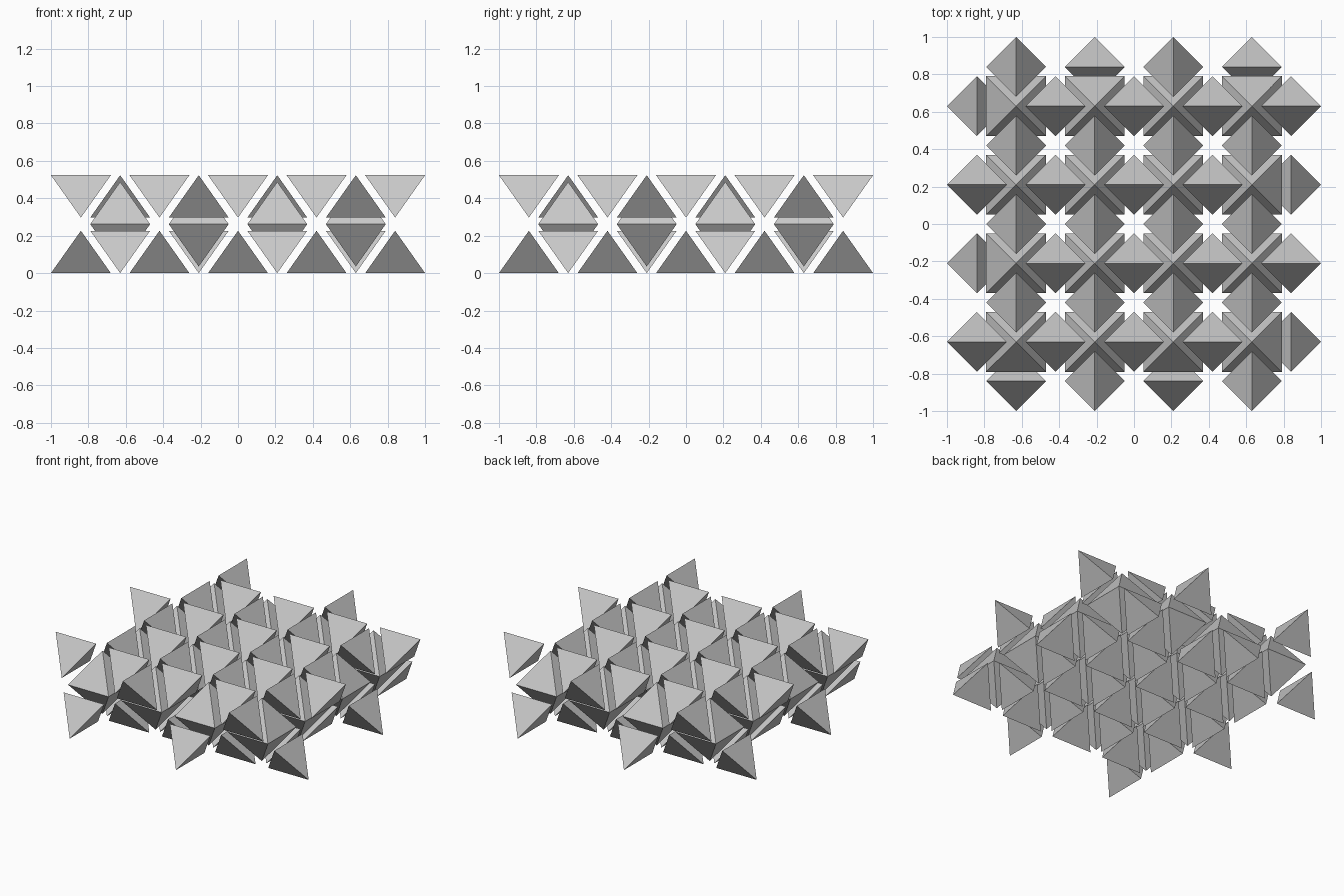
import bpy
import bmesh
from math import pi, sqrt

if "Cube" in bpy.data.objects:
    bpy.data.objects.remove(bpy.data.objects["Cube"], do_unlink=True)

PITCH = 0.42                 # spacing of the lattice
EDGE = 0.32                  # edge length of every solid
COUNT = 4                    # octahedra per side
HALF = EDGE / 2
RISE = EDGE / sqrt(2)        # height of a tetrahedron between opposite edges
LOW = RISE / 2
HIGH = LOW + PITCH / sqrt(2)
MID = (LOW + HIGH) / 2

grey = bpy.data.materials.new("light grey")
grey.use_nodes = True
colour = (0.58, 0.58, 0.58, 1)
grey.diffuse_color = colour
grey.node_tree.nodes["Principled BSDF"].inputs["Base Color"].default_value = colour


def hull_mesh(name, points):
    """Flat-faced convex solid around a few points."""
    bm = bmesh.new()
    for p in points:
        bm.verts.new(p)
    bmesh.ops.convex_hull(bm, input=bm.verts[:])
    bmesh.ops.recalc_face_normals(bm, faces=bm.faces[:])
    mesh = bpy.data.meshes.new(name)
    bm.to_mesh(mesh)
    bm.free()
    mesh.materials.append(grey)
    return mesh


def place(name, mesh, location, rotation=(0, 0, 0)):
    obj = bpy.data.objects.new(name, mesh)
    obj.location = location
    obj.rotation_euler = rotation
    bpy.context.collection.objects.link(obj)


octahedron = hull_mesh("octahedron", [
    (HALF, HALF, 0), (-HALF, HALF, 0), (-HALF, -HALF, 0), (HALF, -HALF, 0),
    (0, 0, RISE), (0, 0, -RISE)])
# Upper edge runs along x, lower edge along y
tetrahedron = hull_mesh("tetrahedron", [
    (-HALF, 0, LOW), (HALF, 0, LOW), (0, -HALF, -LOW), (0, HALF, -LOW)])

cells = [(i - (COUNT - 1) / 2) * PITCH for i in range(COUNT)]
joints = [(k - COUNT / 2) * PITCH for k in range(COUNT + 1)]

# Square grid of octahedra
for x in cells:
    for y in cells:
        place("octahedron", octahedron, (x, y, MID))

# Tetrahedra over and under each joint; the rim alternates upper and lower
for row, across in enumerate(cells):
    for k, along in enumerate(joints):
        for axis in "xy":
            phase = row + (k == COUNT) + (axis == "y")
            rim = k in (0, COUNT)
            for upper in (True, False):
                if rim and upper != (phase % 2 == 0):
                    continue
                x, y = (along, across) if axis == "x" else (across, along)
                place("upper_tetrahedron" if upper else "lower_tetrahedron",
                      tetrahedron, (x, y, HIGH if upper else LOW),
                      (0 if upper else pi, 0, pi / 2 if axis == "y" else 0))
